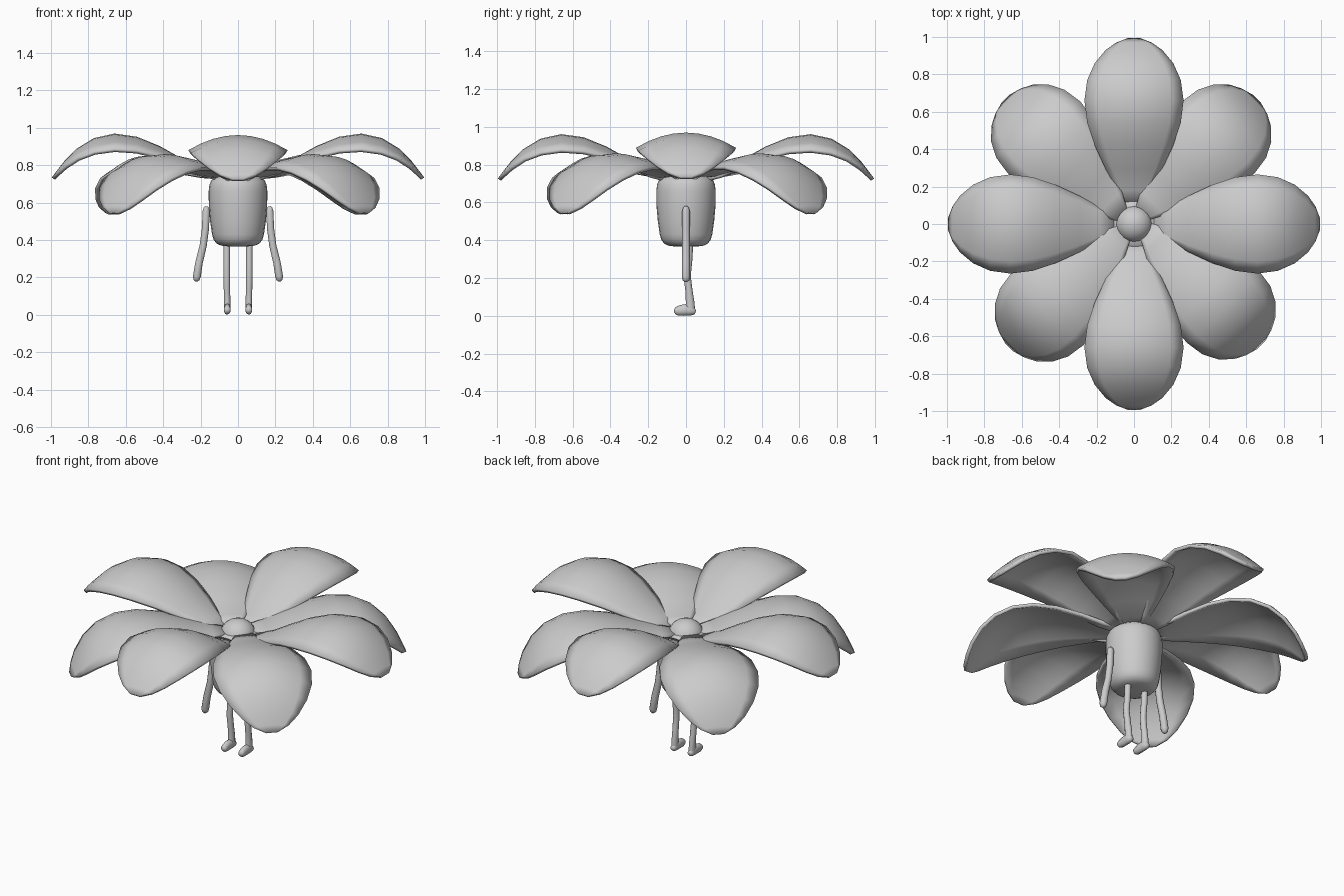
import bpy, bmesh, math
from mathutils import Vector, Matrix

if "Cube" in bpy.data.objects:
    bpy.data.objects.remove(bpy.data.objects["Cube"])


def finish(name, bm, angle=50):
    bmesh.ops.recalc_face_normals(bm, faces=bm.faces)
    me = bpy.data.meshes.new(name)
    bm.to_mesh(me)
    bm.free()
    ob = bpy.data.objects.new(name, me)
    bpy.context.collection.objects.link(ob)
    bpy.ops.object.select_all(action='DESELECT')
    ob.select_set(True)
    bpy.context.view_layer.objects.active = ob
    bpy.ops.object.shade_smooth_by_angle(angle=math.radians(angle))
    return ob


def skin_rings(bm, rings):
    """Bridge closed vertex rings and cap both ends."""
    vs = [[bm.verts.new(p) for p in ring] for ring in rings]
    n = len(vs[0])
    for a, b in zip(vs, vs[1:]):
        for i in range(n):
            j = (i + 1) % n
            bm.faces.new((a[i], a[j], b[j], b[i]))
    bm.faces.new(vs[0][::-1])
    bm.faces.new(vs[-1])


def lathe(name, profile, n=24):
    bm = bmesh.new()
    skin_rings(bm, [[(r * math.cos(2 * math.pi * i / n), r * math.sin(2 * math.pi * i / n), z)
                     for i in range(n)] for r, z in profile])
    return finish(name, bm)


def tube(name, path, n=10, max_x=1):
    """Round tube along (x, y, z, radius) points; max_x limits the half width in x."""
    pts = [Vector(p[:3]) for p in path]
    rings = []
    for k, p in enumerate(pts):
        t = (pts[min(k + 1, len(pts) - 1)] - pts[max(k - 1, 0)]).normalized()
        u = t.cross(Vector((1, 0, 0))).normalized()
        v = t.cross(u)
        r = path[k][3]
        rings.append([p + u * r * math.cos(2 * math.pi * i / n)
                      + v * min(r, max_x) * math.sin(2 * math.pi * i / n) for i in range(n)])
    bm = bmesh.new()
    skin_rings(bm, rings)
    return finish(name, bm, 70)


# Petal stations: radius, height, half width
PETAL = [(.09, .735, .04), (.18, .765, .088), (.29, .83, .15), (.42, .903, .21),
         (.54, .952, .25), (.66, .969, .265), (.77, .945, .25), (.86, .89, .21),
         (.93, .82, .152), (.97, .768, .095), (.995, .735, .03)]


def petal(name, turn, pitch=0, shift=(0, 0, 0), wide=1):
    bm = bmesh.new()
    cols = 8
    rows = []
    for r, z, w in PETAL:
        rows.append([bm.verts.new((r, w * s * wide, z - 1.15 * (w * s) ** 2))
                     for s in (2 * i / cols - 1 for i in range(cols + 1))])
    for a, b in zip(rows, rows[1:]):
        for i in range(cols):
            bm.faces.new((a[i], b[i], b[i + 1], a[i + 1]))
    pivot = Vector((.1, 0, .735))
    m = (Matrix.Translation(shift) @ Matrix.Rotation(turn, 4, 'Z') @ Matrix.Translation(pivot)
         @ Matrix.Rotation(pitch, 4, 'Y') @ Matrix.Translation(-pivot))
    bm.transform(m)
    ob = finish(name, bm)
    if sum(p.normal.z for p in ob.data.polygons) < 0:
        ob.data.flip_normals()
    mod = ob.modifiers.new("thickness", 'SOLIDIFY')
    mod.thickness = .02
    mod.offset = -1


# Upper ring of petals on the axes, drooping lower ring on the diagonals, each slightly off
OFFSETS = [(-.03, -.018), (.0, -.018), (.02, .028), (-.007, .04)]
for k, (dx, dy) in enumerate(OFFSETS):
    petal(f"upper_petal_{k + 1}", k * math.pi / 2, 0, (0, 0, -.008 * (k % 2)))
    petal(f"lower_petal_{k + 1}", (k + .5) * math.pi / 2, math.radians(13), (dx, dy, .012), 1.03)

# Body and flower centre
lathe("body", [(.05, .366), (.09, .37), (.113, .38), (.13, .4), (.139, .43), (.149, .5), (.156, .58),
               (.157, .66), (.153, .695), (.143, .718), (.122, .736), (.08, .75)])
lathe("flower_centre", [(.1 * math.cos(a), .715 + .09 * math.sin(a))
                        for a in (math.radians(d) for d in (-40, -20, 0, 20, 40, 58, 74, 87))], 20)

# Arms, legs and feet
for side, s in (("left", -1), ("right", 1)):
    tube(side + "_arm", [(s * .168, 0, .58, .006), (s * .169, 0, .573, .015), (s * .17, 0, .555, .02),
                         (s * .174, 0, .46, .02), (s * .186, 0, .37, .02), (s * .208, 0, .28, .021),
                         (s * .22, 0, .205, .022), (s * .222, 0, .187, .017), (s * .223, 0, .178, .006)])
    tube(side + "_leg", [(s * .06, .02, .4, .019), (s * .06, .015, .3, .019), (s * .06, .006, .21, .019),
                         (s * .059, .016, .13, .019), (s * .058, .022, .07, .023),
                         (s * .058, .022, .025, .026)], 10, .018)
    tube(side + "_foot", [(s * .058, .05, .018, .008), (s * .058, .044, .02, .017), (s * .058, .02, .03, .03),
                          (s * .058, -.015, .03, .03), (s * .058, -.045, .026, .025),
                          (s * .058, -.057, .026, .017), (s * .058, -.063, .026, .006)], 10, .019)
